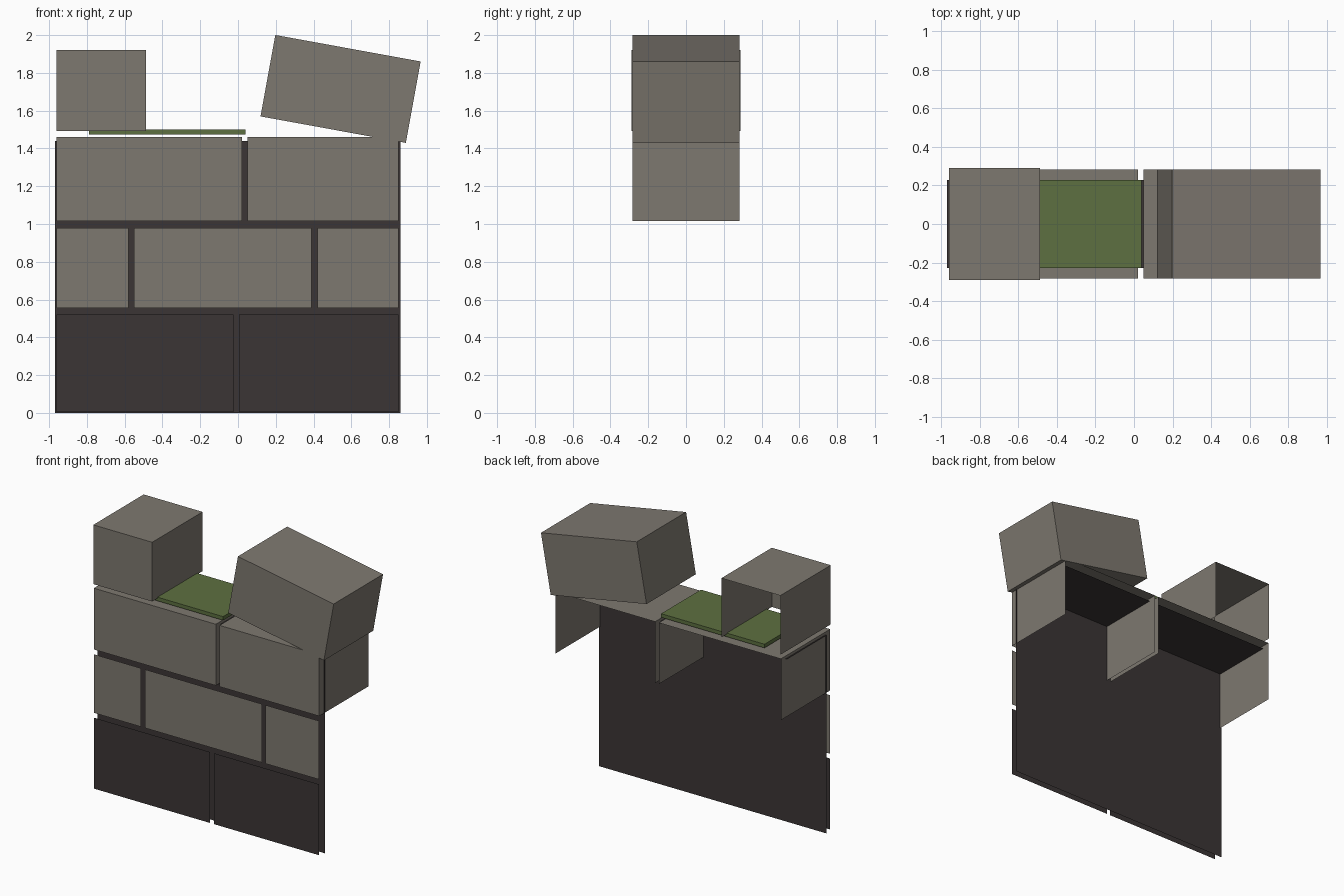
import bpy
import bmesh
from mathutils import Matrix, Vector

cube = bpy.data.objects.get("Cube")
if cube:
    bpy.data.objects.remove(cube, do_unlink=True)


def make_material(name, rgb):
    mat = bpy.data.materials.new(name)
    mat.use_nodes = True
    color = (*rgb, 1)
    mat.diffuse_color = color
    mat.node_tree.nodes["Principled BSDF"].inputs["Base Color"].default_value = color
    return mat


stone = make_material("warm grey stone", (0.208, 0.190, 0.162))
dark = make_material("dark mortar", (0.044, 0.036, 0.036))
moss = make_material("moss green", (0.11, 0.162, 0.052))

SIDES = {"front": (0, -1, 0), "back": (0, 1, 0), "left": (1, 0, 0),
         "right": (-1, 0, 0), "top": (0, 0, 1), "bottom": (0, 0, -1)}


def block(name, x, z, depth, mat, keep=tuple(SIDES), tilt=0.0):
    """Box spanning x and z, centred in y, keeping only the named sides."""
    bm = bmesh.new()
    bmesh.ops.create_cube(bm, size=1)
    wanted = [Vector(SIDES[s]) for s in keep]
    bm.normal_update()
    extra = [f for f in bm.faces if not any(f.normal.dot(w) > 0.9 for w in wanted)]
    bmesh.ops.delete(bm, geom=extra, context="FACES")
    bm.transform(Matrix.Diagonal((x[1] - x[0], depth, z[1] - z[0], 1)))
    mesh = bpy.data.meshes.new(name)
    bm.to_mesh(mesh)
    bm.free()
    mesh.materials.append(mat)
    obj = bpy.data.objects.new(name, mesh)
    obj.location = (sum(x) / 2, 0, sum(z) / 2)
    obj.rotation_euler.y = tilt
    bpy.context.collection.objects.link(obj)
    return obj


DEPTH = 0.566
OPEN_BACK = ("front", "top", "left", "right")

# Mortar backing: front sheet with a top ledge
block("mortar_wall", (-0.97, 0.86), (0, 1.44), 0.456, dark, ("front", "top"))

# Courses of masonry: height range, x ranges, material, sides
courses = [
    ("base_stone", (0.005, 0.52), [(-0.96, -0.025), (0.005, 0.85)], dark, ("front",)),
    ("middle_stone", (0.555, 0.98), [(-0.96, -0.58), (-0.55, 0.39), (0.42, 0.85)],
     stone, ("front",)),
    ("upper_stone", (1.015, 1.46), [(-0.96, 0.02), (0.05, 0.85)], stone, OPEN_BACK),
]
for name, z, spans, mat, keep in courses:
    for i, x in enumerate(spans):
        block(f"{name}_{i + 1}", x, z, DEPTH, mat, keep)

# Moss layer, loose cap stone and tilted fallen stone
block("moss_slab", (-0.79, 0.04), (1.473, 1.5), 0.456, moss)
block("cap_stone", (-0.96, -0.487), (1.492, 1.922), 0.578, stone, OPEN_BACK)
block("tilted_stone", (0.152, 0.934), (1.496, 1.934), DEPTH, stone, tilt=0.18)
